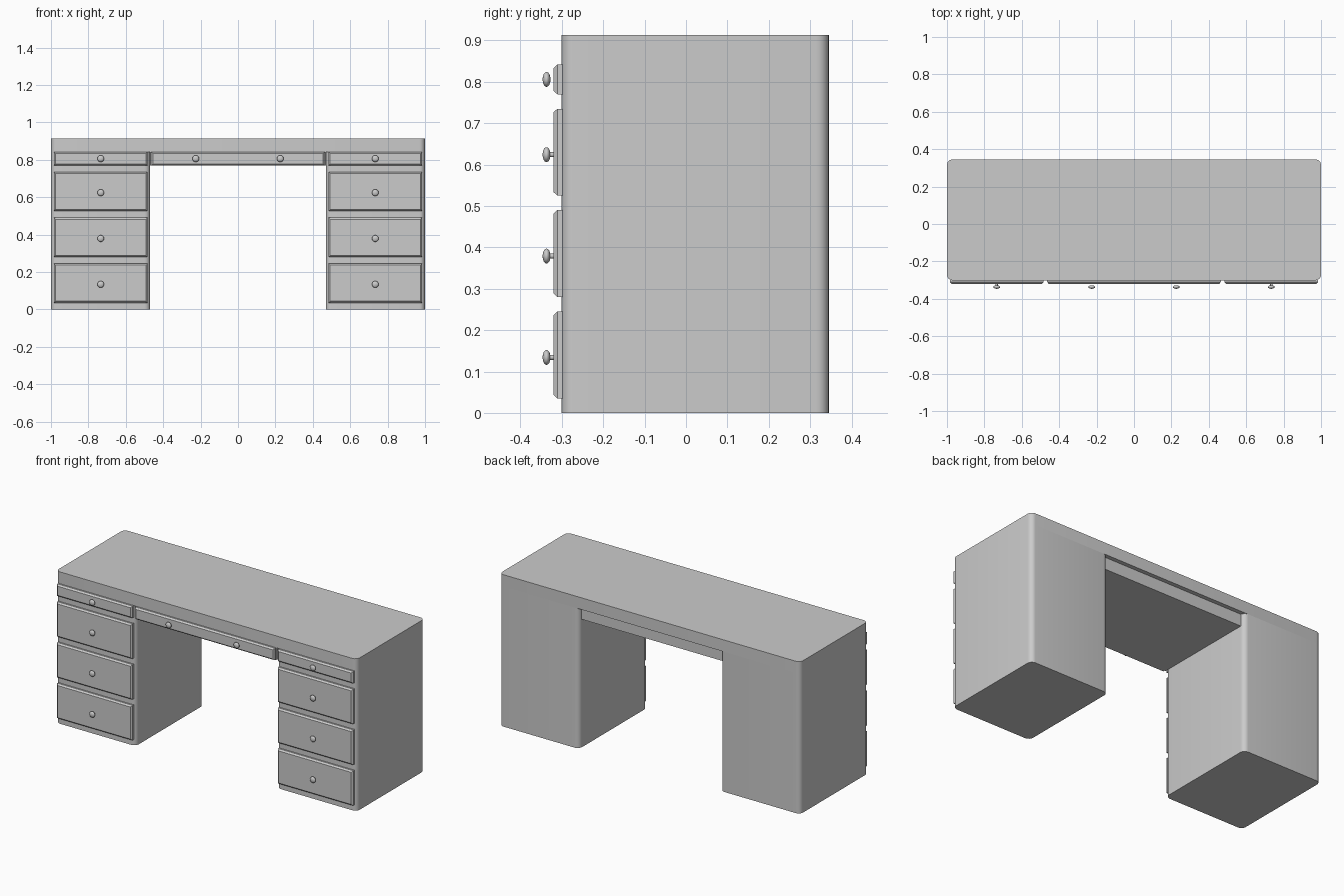
import bpy, bmesh
from math import radians, cos, sin, pi
from mathutils import Matrix, Vector

if "Cube" in bpy.data.objects:
    bpy.data.objects.remove(bpy.data.objects["Cube"])

FRONT, BACK, TOP = -0.301, 0.345, 0.913
UNDER = 0.842          # underside of the desktop
INNER = 0.47           # inner side of each pedestal


def finish(bm, name, smooth=True):
    bmesh.ops.recalc_face_normals(bm, faces=bm.faces)
    mesh = bpy.data.meshes.new(name)
    bm.to_mesh(mesh)
    bm.free()
    obj = bpy.data.objects.new(name, mesh)
    bpy.context.collection.objects.link(obj)
    if smooth:
        bpy.ops.object.select_all(action='DESELECT')
        obj.select_set(True)
        bpy.context.view_layer.objects.active = obj
        bpy.ops.object.shade_smooth_by_angle(angle=radians(35))
    return obj


def box_mesh(x0, x1, y0, y1, z0, z1):
    bm = bmesh.new()
    centre = Vector((x0 + x1, y0 + y1, z0 + z1)) / 2
    size = Matrix.Diagonal((x1 - x0, y1 - y0, z1 - z0, 1))
    bmesh.ops.create_cube(bm, size=1, matrix=Matrix.Translation(centre) @ size)
    return bm


def rounded_box(name, *bounds, radius=0.03):
    """Box with rounded vertical corners."""
    bm = box_mesh(*bounds)
    upright = [e for e in bm.edges
               if abs(e.verts[0].co.z - e.verts[1].co.z) > 1e-4]
    bmesh.ops.bevel(bm, geom=upright, offset=radius, segments=6,
                    profile=0.5, affect='EDGES')
    return finish(bm, name)


def drawer_front(name, x0, x1, z0, z1):
    """Slab with a chamfered front rim."""
    bm = box_mesh(x0, x1, -0.32, FRONT + 0.002, z0, z1)
    # square lip behind, then a slope in to the smaller front face
    face = min(bm.faces, key=lambda f: f.calc_center_median().y)
    bmesh.ops.inset_region(bm, faces=[face], thickness=0.012, depth=0)
    rim = {v for f in bm.faces for v in f.verts if v.co.y < -0.319} - set(face.verts)
    for v in rim:
        v.co.y = -0.311
    return finish(bm, name, smooth=False)


def knob(name, x, z, stem=True):
    """Flattened ball on a thin stem, lathed about the y axis."""
    bm = bmesh.new()
    turn = Matrix.Rotation(radians(90), 4, 'X')
    bmesh.ops.create_uvsphere(
        bm, u_segments=20, v_segments=12, radius=1,
        matrix=Matrix.Translation((x, -0.337, z)) @ turn
        @ Matrix.Diagonal((0.018, 0.018, 0.0095, 1)))
    if stem:
        bmesh.ops.create_cone(
            bm, cap_ends=True, segments=12, radius1=0.006, radius2=0.006,
            depth=0.02, matrix=Matrix.Translation((x, -0.326, z)) @ turn)
    return finish(bm, name)


# Desktop
rounded_box("desktop", -1, 1, FRONT, BACK, UNDER, TOP)

# Pedestals with four drawers each
rows = [(0.035, 0.245), (0.28, 0.49), (0.525, 0.735), (0.77, 0.842)]
for side, sx in (("left", -1), ("right", 1)):
    xs = sorted((sx * INNER, sx * 1.0))
    rounded_box(f"{side}_pedestal", *xs, FRONT, BACK, 0, UNDER)
    dx = sorted((sx * 0.484, sx * 0.985))
    for i, (z0, z1) in enumerate(rows, 1):
        drawer_front(f"{side}_drawer_{i}", *dx, z0, z1)
        knob(f"{side}_knob_{i}", sx * 0.734, (z0 + z1) / 2 - 0.006 * (i < 4),
             stem=i < 4)

# Wide centre drawer: body, front and two knobs
finish(box_mesh(-INNER, INNER, FRONT, 0.32, 0.77, UNDER),
       "centre_drawer_body", smooth=False)
drawer_front("centre_drawer_front", -0.464, 0.464, 0.77, 0.842)
for side, x in (("left", -0.226), ("right", 0.226)):
    knob(f"centre_{side}_knob", x, 0.806, stem=False)
